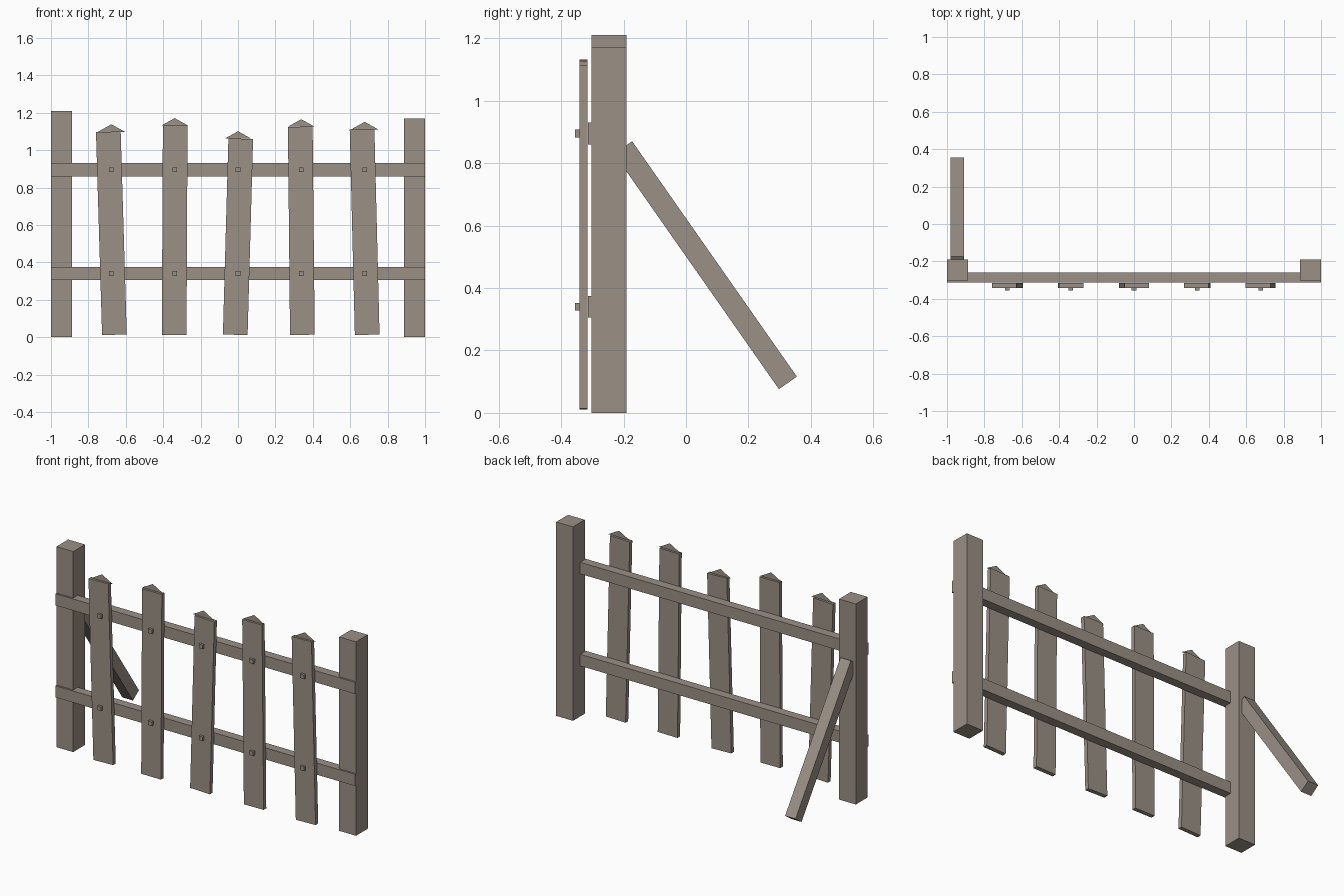
import bpy, math
from mathutils import Matrix

if "Cube" in bpy.data.objects:
    bpy.data.objects.remove(bpy.data.objects["Cube"])

wood = bpy.data.materials.new("weathered_wood")
wood.diffuse_color = (0.325, 0.28, 0.24, 1)
wood.use_nodes = True
wood.node_tree.nodes["Principled BSDF"].inputs["Base Color"].default_value = wood.diffuse_color


def add_mesh(name, verts, faces):
    me = bpy.data.meshes.new(name)
    me.from_pydata(verts, [], faces)
    me.materials.append(wood)
    ob = bpy.data.objects.new(name, me)
    bpy.context.collection.objects.link(ob)
    return ob


def box(name, center, size, axis='Y', angle=0.0):
    """Box of a given size, turned about its own centre."""
    verts = [(x * size[0] / 2, y * size[1] / 2, z * size[2] / 2)
             for x in (-1, 1) for y in (-1, 1) for z in (-1, 1)]
    faces = [(0, 1, 3, 2), (4, 6, 7, 5), (0, 4, 5, 1),
             (2, 3, 7, 6), (0, 2, 6, 4), (1, 5, 7, 3)]
    ob = add_mesh(name, verts, faces)
    ob.data.transform(Matrix.Translation(center) @ Matrix.Rotation(angle, 4, axis))
    return ob


# End posts, the left one slightly taller
for name, x, h in (("left_post", -0.944, 1.21), ("right_post", 0.944, 1.17)):
    box(name, (x, -0.247, h / 2), (0.112, 0.112, h))

# Horizontal rails
rail_heights = (0.34, 0.895)
for name, z in zip(("lower_rail", "upper_rail"), rail_heights):
    box(name, (0, -0.287, z), (2.0, 0.054, 0.07))

# Leaning pickets with flat upright points and square nails
pickets = [(1.098, -0.030), (1.131, 0.005), (1.061, 0.028),
           (1.125, -0.010), (1.111, -0.025)]
bottom, py = 0.0125, -0.3287
for i, (top, tilt) in enumerate(pickets):
    x = (i - 2) * 0.3385
    box(f"picket_{i + 1}", (x, py, (top + bottom) / 2),
        (0.132, 0.025, top - bottom), 'Y', tilt)
    add_mesh(f"picket_point_{i + 1}",
             [(x - 0.072, py, top), (x + 0.072, py, top), (x, py, top + 0.04)],
             [(0, 1, 2)])
    for j, z in enumerate(rail_heights):
        box(f"nail_{i + 1}_{j + 1}", (x, -0.346, z), (0.025, 0.02, 0.025))

# Diagonal brace behind the left post
box("brace", (-0.945, 0.0625, 0.473), (0.07, 0.07, 0.92), 'X', math.radians(35))
